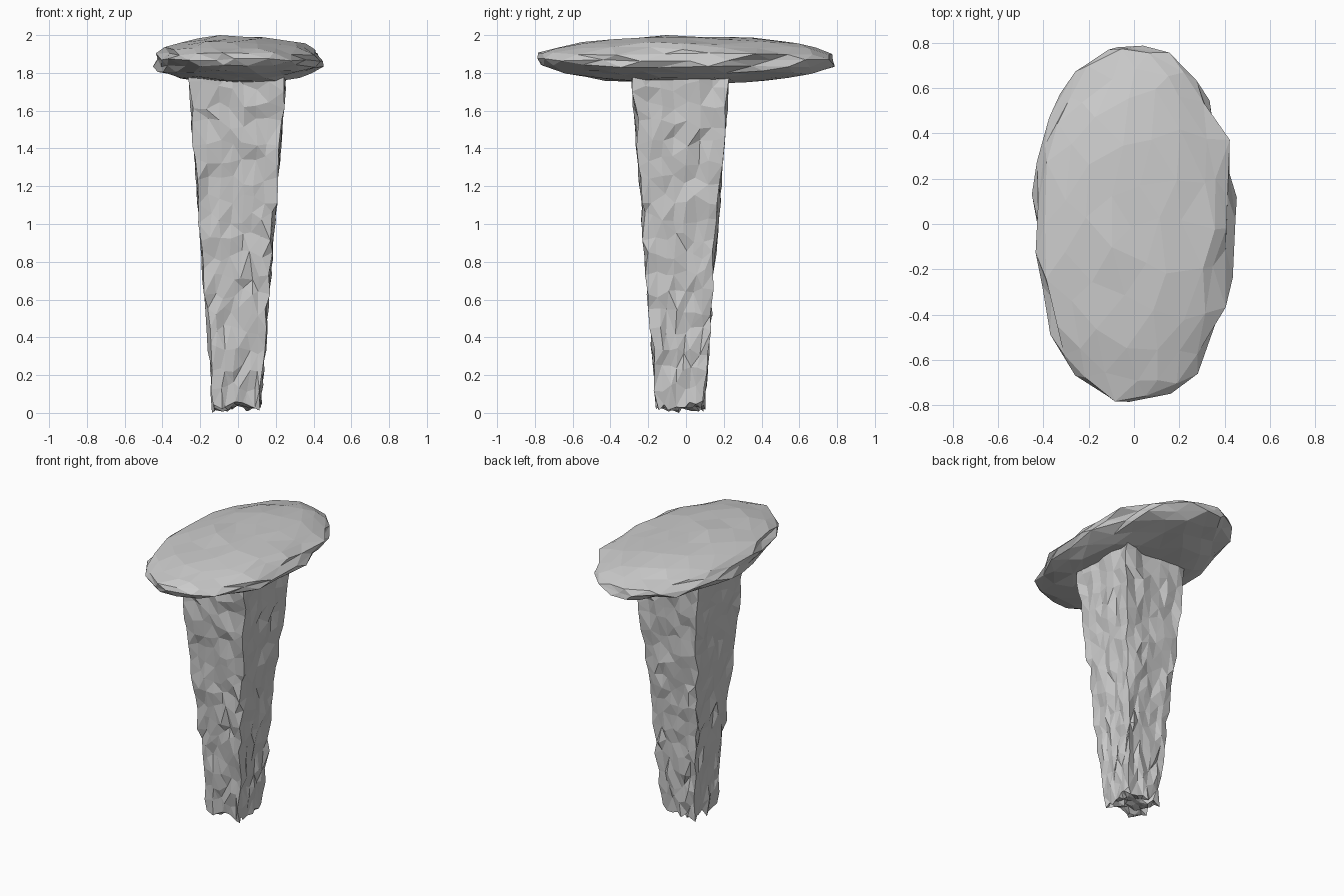
import bpy, bmesh, random
from mathutils import Vector, noise

if "Cube" in bpy.data.objects:
    bpy.data.objects.remove(bpy.data.objects["Cube"])

random.seed(7)


def rough(v, amount):
    # random offset with a separate strength per axis
    v.co += Vector([random.uniform(-a, a) for a in amount])


def finish(bm, name):
    bmesh.ops.triangulate(bm, faces=bm.faces[:])
    bmesh.ops.recalc_face_normals(bm, faces=bm.faces[:])
    mesh = bpy.data.meshes.new(name)
    bm.to_mesh(mesh)
    bm.free()
    obj = bpy.data.objects.new(name, mesh)
    bpy.context.collection.objects.link(obj)
    return obj


# Square tapered stem: subdivided cube, then horizontal and vertical slices
bm = bmesh.new()
bmesh.ops.create_cube(bm, size=2)


def slice_axis(axis, count):
    normal = Vector((0, 0, 0))
    normal[axis] = 1
    for i in range(1, count):
        geom = bm.verts[:] + bm.edges[:] + bm.faces[:]
        bmesh.ops.bisect_plane(bm, geom=geom, plane_no=normal,
                               plane_co=normal * (-1 + 2 * i / count))


slice_axis(2, 18)
slice_axis(0, 7)
slice_axis(1, 7)
Z0, Z1 = 0.035, 1.83
for v in bm.verts:
    t = (v.co.z + 1) / 2
    half = 0.122 + 0.132 * t
    v.co = Vector((v.co.x * half - 0.005, v.co.y * half - 0.03, Z0 + (Z1 - Z0) * t))
    rough(v, (0.013, 0.013, 0.03))
    v.co.z = max(v.co.z, 0.005)
min(bm.verts, key=lambda v: v.co.z).co.z = 0.0
finish(bm, "stem")

# Flattened oval cap with a faceted, chipped rim
bm = bmesh.new()
bmesh.ops.create_icosphere(bm, subdivisions=3, radius=1)
for v in bm.verts:
    swell = 1 + 0.04 * noise.noise(v.co * 2.5)
    flat = v.co.z
    v.co = Vector((v.co.x * 0.45 * swell, v.co.y * 0.80 * swell, 1.868 + flat * 0.125))
    rough(v, (0.028, 0.032, 0.008))
    v.co.z = min(v.co.z, 2.0)
max(bm.verts, key=lambda v: v.co.z).co.z = 2.0
finish(bm, "cap")
